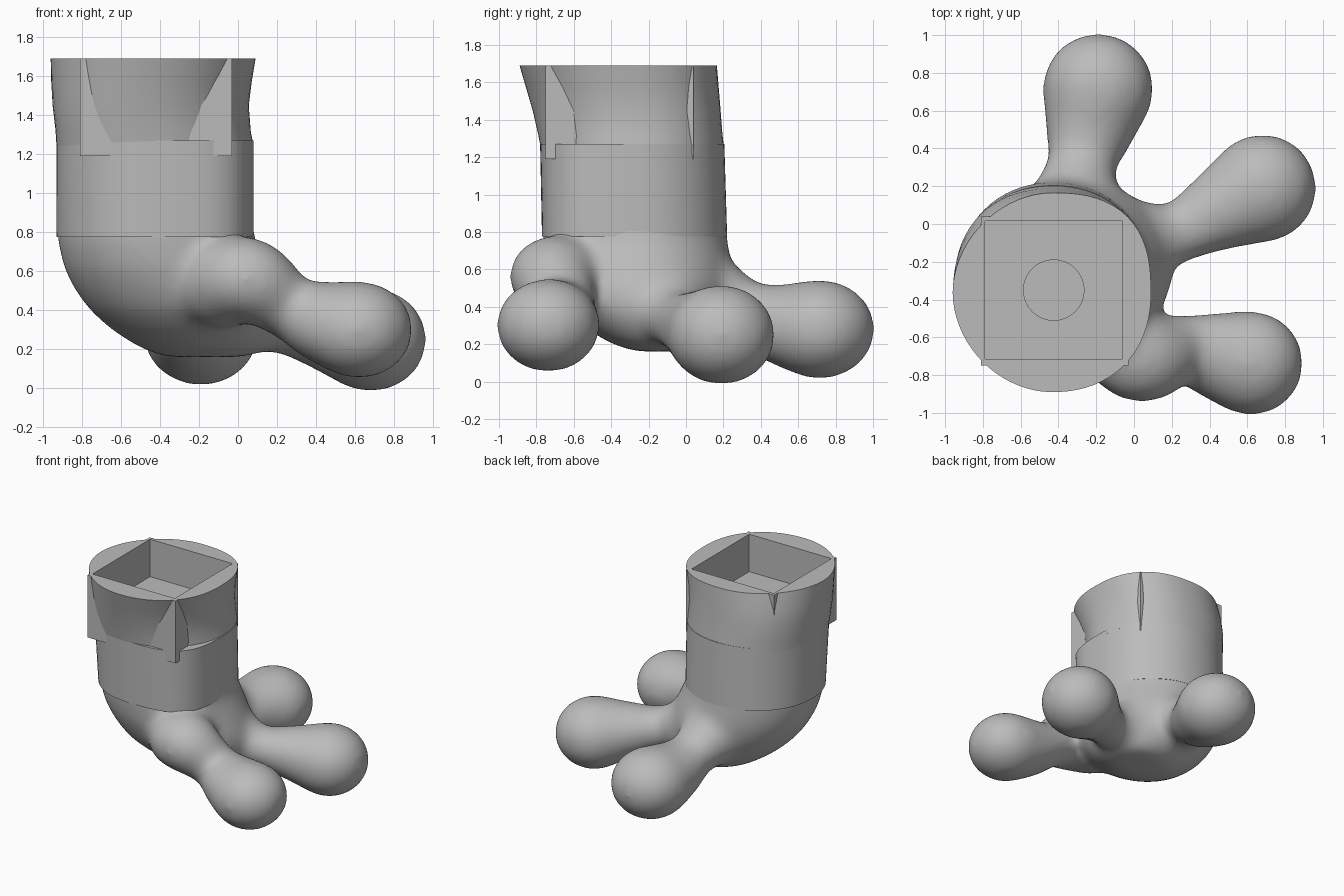
import bpy, bmesh, math
from mathutils import Matrix, Vector

cube = bpy.data.objects.get("Cube")
if cube:
    bpy.data.objects.remove(cube, do_unlink=True)

grey = bpy.data.materials.new("plain grey")
grey.use_nodes = True
colour = (0.5, 0.5, 0.5, 1)
grey.diffuse_color = colour
grey.node_tree.nodes["Principled BSDF"].inputs["Base Color"].default_value = colour


def make_object(name, bm):
    bmesh.ops.recalc_face_normals(bm, faces=bm.faces[:])
    mesh = bpy.data.meshes.new(name)
    bm.to_mesh(mesh)
    bm.free()
    mesh.materials.append(grey)
    obj = bpy.data.objects.new(name, mesh)
    bpy.context.collection.objects.link(obj)
    return obj


def activate(obj):
    bpy.ops.object.select_all(action='DESELECT')
    obj.select_set(True)
    bpy.context.view_layer.objects.active = obj


def shade(obj, angle=35):
    activate(obj)
    bpy.ops.object.shade_smooth_by_angle(angle=math.radians(angle))


ROUND = (2, 2, 2, 2)


def loft(bm, rings, segments=72):
    """Stack rings (z, x0, x1, y0, y1, corner exponents counter-clockwise from +x+y)."""
    loops = []
    for z, x0, x1, y0, y1, corners in rings:
        loop = []
        for i in range(segments):
            a = 2 * math.pi * i / segments
            c, s = math.cos(a), math.sin(a)
            e = corners[i * 4 // segments]
            r = (abs(c) ** e + abs(s) ** e) ** (-1 / e)
            loop.append(bm.verts.new(((x0 + x1) / 2 + (x1 - x0) / 2 * r * c,
                                      (y0 + y1) / 2 + (y1 - y0) / 2 * r * s, z)))
        loops.append(loop)
    for low, high in zip(loops, loops[1:]):
        for i in range(segments):
            j = (i + 1) % segments
            bm.faces.new((low[i], low[j], high[j], high[i]))
    bm.faces.new(loops[0][::-1])
    bm.faces.new(loops[-1])


def box(bm, x0, x1, y0, y1, z0, z1):
    bmesh.ops.create_cube(bm, size=1, matrix=Matrix.Translation(
        ((x0 + x1) / 2, (y0 + y1) / 2, (z0 + z1) / 2))
        @ Matrix.Diagonal((x1 - x0, y1 - y0, z1 - z0, 1)))


def toe(bm, points, flatten, steps=9):
    """Sweep a ball through (x, y, z, radius) points along a smooth curve."""
    p = [Vector(q) for q in [points[0]] + points + [points[-1]]]
    for k in range(1, len(p) - 2):
        a, b, c, d = p[k - 1:k + 3]
        for i in range(steps + 1):
            t = i / steps
            q = 0.5 * (2 * b + (c - a) * t + (2 * a - 5 * b + 4 * c - d) * t * t
                       + (3 * b - a - 3 * c + d) * t ** 3)
            r = q[3] + 0.02
            bmesh.ops.create_icosphere(
                bm, subdivisions=3, radius=1,
                matrix=Matrix.Translation(q.xyz) @ Matrix.Diagonal((r, r, r * flatten, 1)))


# Foot: tapering heel with three bulbous toes, fused and smoothed
bm = bmesh.new()
loft(bm, [
    (0.16, -0.38, 0.06, -0.28, 0.06, ROUND),
    (0.21, -0.51, 0.14, -0.42, 0.13, ROUND),
    (0.30, -0.65, 0.19, -0.56, 0.19, ROUND),
    (0.40, -0.76, 0.215, -0.66, 0.22, ROUND),
    (0.50, -0.835, 0.20, -0.71, 0.24, ROUND),
    (0.62, -0.895, 0.15, -0.75, 0.24, ROUND),
    (0.78, -0.93, 0.08, -0.77, 0.22, (2, 2, 2, 2.3)),
    (1.00, -0.92, 0.07, -0.76, 0.20, (2, 2, 2, 2.3)),
])
toe(bm, [(-0.32, 0.04, 0.49, 0.25), (-0.28, 0.30, 0.385, 0.165),
         (-0.235, 0.50, 0.31, 0.215), (-0.19, 0.715, 0.28, 0.28)], 0.9)
toe(bm, [(0.00, -0.10, 0.39, 0.21), (0.22, -0.05, 0.33, 0.145),
         (0.45, 0.07, 0.29, 0.195), (0.68, 0.19, 0.25, 0.272)], 0.93)
toe(bm, [(-0.08, -0.60, 0.53, 0.23), (0.045, -0.71, 0.56, 0.22),
         (0.27, -0.66, 0.41, 0.16), (0.45, -0.70, 0.34, 0.215),
         (0.62, -0.737, 0.30, 0.262)], 0.9)
foot = make_object("foot", bm)
activate(foot)
remesh = foot.modifiers.new("fuse", 'REMESH')
remesh.mode = 'VOXEL'
remesh.voxel_size = 0.022
smooth = foot.modifiers.new("soften", 'SMOOTH')
smooth.factor = 0.5
smooth.iterations = 55
for name in ("fuse", "soften"):
    bpy.ops.object.modifier_apply(modifier=name)
shade(foot, 60)

# Ankle: straight sleeve, squarer at its front inner corner
bm = bmesh.new()
loft(bm, [(0.775, -0.93, 0.08, -0.77, 0.22, (2.1, 2.1, 2.1, 3.3)),
          (1.27, -0.93, 0.08, -0.78, 0.205, (2.1, 2.15, 2.4, 3.3))])
ankle = make_object("ankle", bm)
shade(ankle)

# Upper leg: flares forward towards the rim
bm = bmesh.new()
loft(bm, [(1.24, -0.93, 0.08, -0.775, 0.205, (2.1, 2.15, 2.4, 2)),
          (1.32, -0.935, 0.065, -0.79, 0.195, (2.25, 2.2, 2.4, 2)),
          (1.45, -0.95, 0.055, -0.82, 0.185, (2.35, 2.2, 2.25, 2.03)),
          (1.57, -0.957, 0.07, -0.855, 0.175, (2.4, 2.1, 2.05, 2.1)),
          (1.69, -0.96, 0.09, -0.89, 0.165, (2.55, 1.9, 1.92, 2.2))])
upper_leg = make_object("upper_leg", bm)

# Square socket housing, its corners poking through the leg
bm = bmesh.new()
box(bm, -0.81, -0.03, -0.75, 0.04, 1.19, 1.69)
housing = make_object("socket_housing", bm)

# Cutters: square socket and the round hole in its floor
bm = bmesh.new()
box(bm, -0.79, -0.06, -0.715, 0.015, 1.39, 1.80)
socket_cutter = make_object("socket_cutter", bm)
bm = bmesh.new()
bmesh.ops.create_cone(bm, cap_ends=True, segments=48, radius1=0.16, radius2=0.16,
                      depth=0.25, matrix=Matrix.Translation((-0.425, -0.35, 1.405)))
hole_cutter = make_object("hole_cutter", bm)

for part in (upper_leg, housing):
    activate(part)
    for cutter in (socket_cutter, hole_cutter):
        cutter.hide_render = True
        cut = part.modifiers.new("cut", 'BOOLEAN')
        cut.operation = 'DIFFERENCE'
        cut.solver = 'EXACT'
        cut.object = cutter
        bpy.ops.object.modifier_apply(modifier=cut.name)
    shade(part)
for cutter in (socket_cutter, hole_cutter):
    bpy.data.objects.remove(cutter, do_unlink=True)
